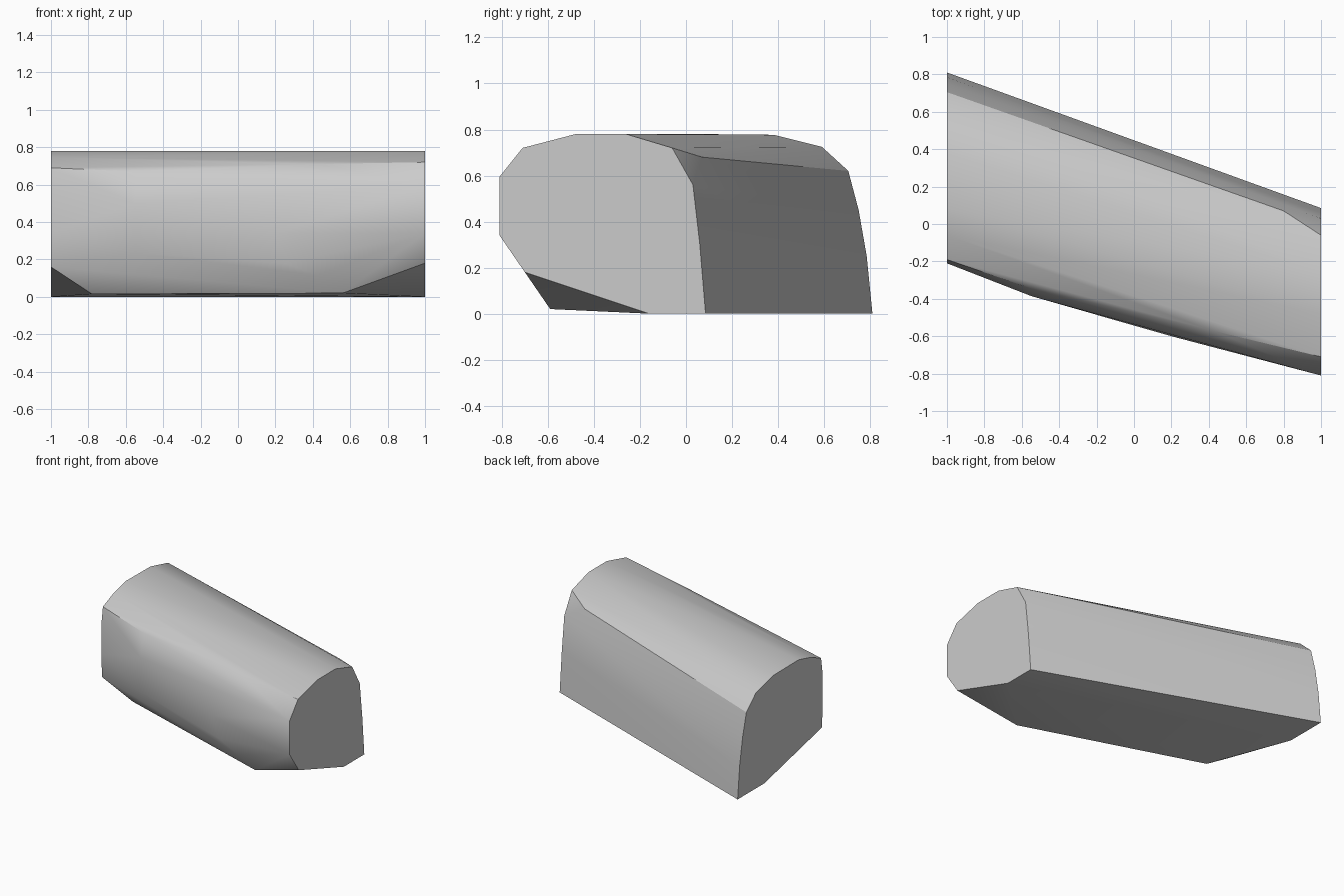
import bpy, bmesh, math

if "Cube" in bpy.data.objects:
    bpy.data.objects.remove(bpy.data.objects["Cube"])

# End outlines as (y, z), and the extra points where the sides bulge between them
LEFT_END = [(-.20, .16), (-.21, .34), (-.21, .555), (-.19, .69), (-.06, .745),
            (.08, .78), (.38, .777), (.59, .725), (.705, .62), (.75, .45),
            (.785, .25), (.81, 0), (.49, 0)]
RIGHT_END = [(-.81, .34), (-.81, .595), (-.71, .72), (-.48, .78), (-.26, .78),
             (-.06, .72), (.03, .56), (.06, .30), (.085, 0), (-.16, 0), (-.70, .18)]
BULGE = [(-.55, -.38, .235), (-.55, -.385, .50), (-.55, -.345, .67),
         (.20, -.60, .34), (.25, -.59, .18), (.43, -.62, .115), (.42, -.655, .35),
         (.42, -.57, .71), (.56, -.59, .02), (-.78, -.15, .015), (.80, .07, .68)]

points = [(-1, y, z) for y, z in LEFT_END]
points += [(1, y, z) for y, z in RIGHT_END] + BULGE

# Faceted body: the convex skin around both ends and the bulge
bm = bmesh.new()
for p in points:
    bm.verts.new(p)
hull = bmesh.ops.convex_hull(bm, input=bm.verts[:])
junk = {g for g in hull["geom_interior"] + hull["geom_unused"]
        if isinstance(g, bmesh.types.BMVert)}
bmesh.ops.delete(bm, geom=list(junk), context='VERTS')
bmesh.ops.dissolve_limit(bm, angle_limit=math.radians(0.5),
                         verts=bm.verts[:], edges=bm.edges[:])
bmesh.ops.recalc_face_normals(bm, faces=bm.faces[:])
mesh = bpy.data.meshes.new("body")
bm.to_mesh(mesh)
bm.free()
body = bpy.data.objects.new("body", mesh)
bpy.context.collection.objects.link(body)

# Plain grey
grey = bpy.data.materials.new("plain grey")
grey.diffuse_color = (.6, .6, .6, 1)
grey.use_nodes = True
grey.node_tree.nodes["Principled BSDF"].inputs["Base Color"].default_value = grey.diffuse_color
mesh.materials.append(grey)

# Soft shading along the sides, sharp at the ends
bpy.context.view_layer.objects.active = body
body.select_set(True)
bpy.ops.object.shade_smooth_by_angle(angle=math.radians(30))
